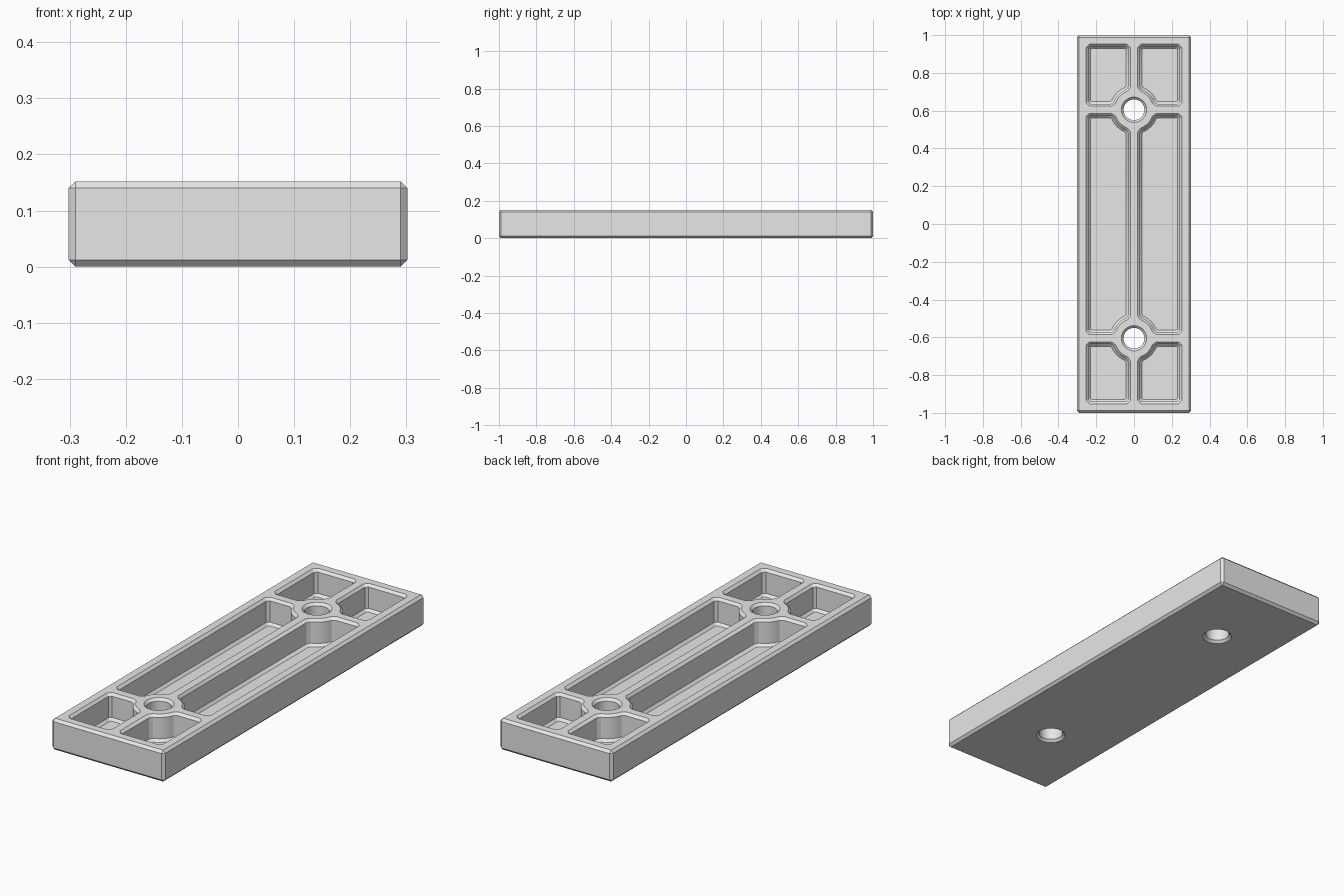
import bpy, bmesh
from math import sin, cos, asin, pi, radians
from mathutils import Vector

if "Cube" in bpy.data.objects:
    bpy.data.objects.remove(bpy.data.objects["Cube"])

WIDTH, LENGTH, HEIGHT = 0.604, 2.0, 0.152
BEV = 0.012            # chamfer on every edge
FLOOR = 0.025          # thickness under the pockets
RIB = 0.031            # half thickness of the ribs
WALL = 0.06            # thickness of the outer wall
HOLE_Y, HOLE_R, BOSS_R = 0.605, 0.055, 0.115
X = WIDTH / 2 - WALL
Y = LENGTH / 2 - WALL


def offset(points, d):
    """Grow a counter-clockwise outline by d, keeping its corners mitred."""
    result = []
    for i, p in enumerate(points):
        a = (p - points[i - 1]).normalized()
        b = (points[(i + 1) % len(points)] - p).normalized()
        na, nb = Vector((a.y, -a.x)), Vector((b.y, -b.x))
        result.append(p + (na + nb) * d / (1 + na.dot(nb)))
    return result


def loft(bm, points, levels):
    """Closed solid through copies of an outline at (height, growth) levels."""
    rings = [[bm.verts.new((p.x, p.y, z)) for p in offset(points, d)]
             for z, d in levels]
    n = len(points)
    for low, high in zip(rings, rings[1:]):
        for i in range(n):
            j = (i + 1) % n
            bm.faces.new((low[i], low[j], high[j], high[i]))
    bm.faces.new(rings[0][::-1])
    bm.faces.new(rings[-1])


def corner(x, y, first, second):
    """Chamfered corner, stepping back along two axis directions."""
    p = Vector((x, y))
    return [p + Vector(first) * BEV, p + Vector(second) * BEV]


def boss_arc(cy, sy):
    """Outline round a boss, from the centre rib to the cross rib."""
    start = asin(RIB / BOSS_R)
    low, high, steps = start + 0.1, pi / 2 - start - 0.1, 6
    pts = [Vector((RIB, BOSS_R * cos(start) + BEV))]
    for i in range(steps + 1):
        a = high + (low - high) * i / steps
        pts.append(Vector((BOSS_R * cos(a), BOSS_R * sin(a))))
    pts.append(Vector((BOSS_R * cos(start) + BEV, RIB)))
    return [Vector((p.x, cy + sy * p.y)) for p in pts]


def mirror(points, sx, sy):
    pts = [Vector((p.x * sx, p.y * sy)) for p in points]
    return pts[::-1] if sx * sy < 0 else pts


# Pocket outlines for the +x side
end_pocket = (corner(X, HOLE_Y + RIB, (-1, 0), (0, 1))
              + corner(X, Y, (0, -1), (-1, 0))
              + corner(RIB, Y, (1, 0), (0, -1))
              + boss_arc(HOLE_Y, 1))
middle_pocket = (corner(X, RIB - HOLE_Y, (-1, 0), (0, 1))
                 + corner(X, HOLE_Y - RIB, (0, -1), (-1, 0))
                 + boss_arc(HOLE_Y, -1)[::-1]
                 + boss_arc(-HOLE_Y, 1))

# Cutter made of all pockets and both screw holes
over = 0.01
rim = [(HEIGHT - BEV, 0), (HEIGHT + over, BEV + over)]
pocket_levels = [(FLOOR, -BEV), (FLOOR + BEV, 0)] + rim
hole_levels = [(-over, BEV + over), (BEV, 0)] + rim
bm = bmesh.new()
for sx in (1, -1):
    loft(bm, mirror(middle_pocket, sx, 1), pocket_levels)
    for sy in (1, -1):
        loft(bm, mirror(end_pocket, sx, sy), pocket_levels)
for cy in (HOLE_Y, -HOLE_Y):
    circle = [Vector((HOLE_R * cos(i * pi / 16), cy + HOLE_R * sin(i * pi / 16)))
              for i in range(32)]
    loft(bm, circle, hole_levels)
bmesh.ops.recalc_face_normals(bm, faces=bm.faces)
cutter_mesh = bpy.data.meshes.new("pocket_cutter")
bm.to_mesh(cutter_mesh)
bm.free()
cutter = bpy.data.objects.new("pocket_cutter", cutter_mesh)
bpy.context.collection.objects.link(cutter)
cutter.hide_render = True

# Chamfered block
bm = bmesh.new()
bmesh.ops.create_cube(bm, size=1)
for v in bm.verts:
    v.co = (v.co.x * WIDTH, v.co.y * LENGTH, (v.co.z + 0.5) * HEIGHT)
bmesh.ops.bevel(bm, geom=bm.edges[:], offset=BEV, segments=1,
                affect='EDGES', profile=0.5)
body_mesh = bpy.data.meshes.new("ribbed_plate")
bm.to_mesh(body_mesh)
bm.free()
plate = bpy.data.objects.new("ribbed_plate", body_mesh)
bpy.context.collection.objects.link(plate)

# Cut the pockets, then drop the cutter
cut = plate.modifiers.new("pockets", 'BOOLEAN')
cut.operation, cut.solver, cut.object = 'DIFFERENCE', 'EXACT', cutter
bpy.context.view_layer.objects.active = plate
plate.select_set(True)
bpy.ops.object.modifier_apply(modifier=cut.name)
bpy.data.objects.remove(cutter)

# Plain grey material
grey = bpy.data.materials.new("plain_grey")
grey.use_nodes = True
colour = (0.8, 0.8, 0.8, 1)
grey.diffuse_color = colour
grey.node_tree.nodes["Principled BSDF"].inputs["Base Color"].default_value = colour
plate.data.materials.clear()
plate.data.materials.append(grey)
bpy.ops.object.shade_smooth_by_angle(angle=radians(25))
